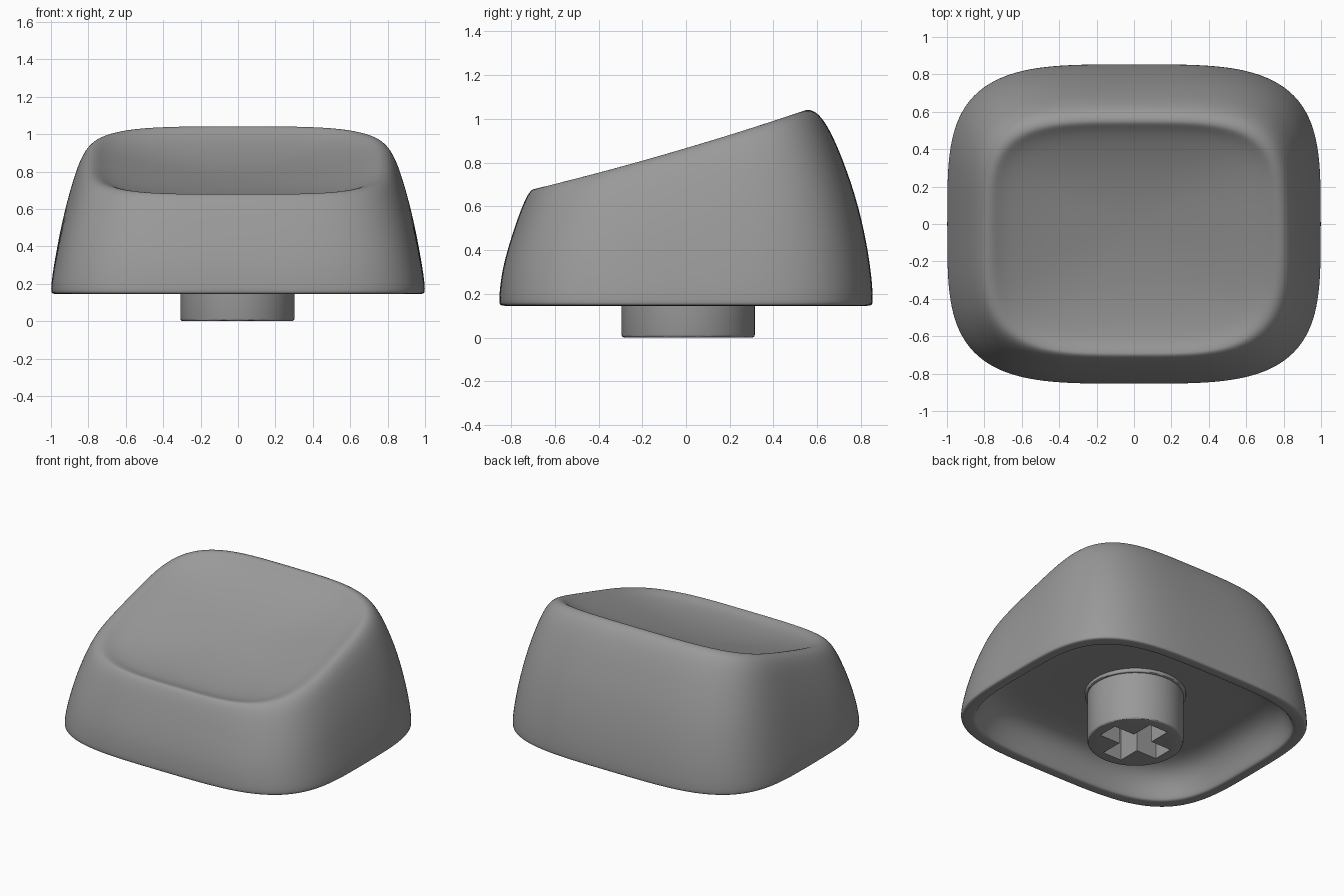
import bpy, bmesh, math
from mathutils import Vector

if "Cube" in bpy.data.objects:
    bpy.data.objects.remove(bpy.data.objects["Cube"])

grey = bpy.data.materials.new("warm_grey")
grey.diffuse_color = (0.32, 0.32, 0.32, 1)
grey.use_nodes = True
grey.node_tree.nodes["Principled BSDF"].inputs["Base Color"].default_value = grey.diffuse_color

BASE = 0.145
N = 48          # points round each ring


def rim_height(y):
    """Height of the sloping top edge."""
    return 0.868 + 0.30 * y + 0.04 * y * y


def outline(power=3.9):
    """Unit rounded-square outline."""
    pts = []
    for i in range(N):
        a = 2 * math.pi * i / N
        c, s = math.cos(a), math.sin(a)
        r = (abs(c) ** power + abs(s) ** power) ** (-1 / power)
        pts.append((c * r, s * r))
    return pts


UNIT = outline()
RIM = (0.765, 0.69, 0.545)     # half width, front depth, back depth


def place(hx, front, back):
    return [(hx * u, (back if v > 0 else front) * v) for u, v in UNIT]


def finish(ob):
    ob.data.materials.append(grey)
    bpy.ops.object.select_all(action='DESELECT')
    ob.select_set(True)
    bpy.context.view_layer.objects.active = ob
    return ob


def add_object(name, bm):
    bmesh.ops.recalc_face_normals(bm, faces=bm.faces[:])
    me = bpy.data.meshes.new(name)
    bm.to_mesh(me)
    bm.free()
    ob = bpy.data.objects.new(name, me)
    bpy.context.collection.objects.link(ob)
    return finish(ob)


# Shell: one closed skin from the hollow ceiling, round the lip, up the walls, into the dish
rings = []
for z, hx, hy in [(0.36, 0.3, 0.24), (0.36, 0.6, 0.46), (0.355, 0.74, 0.6),
                  (0.32, 0.83, 0.69), (0.25, 0.885, 0.74), (0.165, 0.915, 0.77),
                  (0.146, 0.925, 0.78), (0.145, 0.95, 0.805), (0.145, 0.98, 0.835),
                  (0.149, 0.996, 0.851), (0.165, 1.0, 0.855)]:
    rings.append([(x, y, z) for x, y in place(hx, hy, hy)])

rim_y = [p[1] for p in place(*RIM)]
for t, hx, front, back in [(0.12, 0.995, 0.853, 0.852), (0.32, 0.97, 0.84, 0.828),
                           (0.57, 0.932, 0.802, 0.775), (0.8, 0.882, 0.76, 0.698),
                           (0.91, 0.85, 0.735, 0.65), (0.97, 0.822, 0.717, 0.612),
                           (0.997, 0.795, 0.702, 0.578), (1.0, *RIM)]:
    rings.append([(x, y, BASE + t * (rim_height(ry) - BASE))
                  for (x, y), ry in zip(place(hx, front, back), rim_y)])

for k, drop in [(0.965, 0.01), (0.92, 0.026), (0.84, 0.045), (0.68, 0.068),
                (0.48, 0.086), (0.25, 0.097)]:
    rings.append([(x, y, rim_height(y) - drop)
                  for x, y in place(*(k * r for r in RIM))])

bm = bmesh.new()
loops = [[bm.verts.new(p) for p in ring] for ring in rings]
for a, b in zip(loops, loops[1:]):
    for i in range(N):
        j = (i + 1) % N
        bm.faces.new((a[i], a[j], b[j], b[i]))
for loop, z in ((loops[0], 0.36), (loops[-1], rim_height(0) - 0.1)):
    centre = bm.verts.new((0, 0, z))
    for i in range(N):
        bm.faces.new((loop[i], loop[(i + 1) % N], centre))
shell = add_object("cap_shell", bm)
bpy.ops.object.shade_smooth()
sub = shell.modifiers.new("smooth", 'SUBSURF')
sub.levels = sub.render_levels = 2


def cylinder(name, radius, z0, z1, bevel):
    bpy.ops.mesh.primitive_cylinder_add(vertices=64, radius=radius, depth=z1 - z0,
                                        location=(-0.003, 0.01, (z0 + z1) / 2))
    ob = bpy.context.object
    ob.name = name
    finish(ob)
    mod = ob.modifiers.new("edge", 'BEVEL')
    mod.width, mod.segments = bevel, 3
    bpy.ops.object.modifier_apply(modifier="edge")
    return ob


# Stem with a thin collar where it meets the ceiling
collar = cylinder("stem_collar", 0.32, 0.335, 0.375, 0.008)
bpy.ops.object.shade_smooth_by_angle()
stem = cylinder("stem", 0.305, 0.0, 0.38, 0.014)

# Cross-shaped socket cut into the stem
w, l = 0.072, 0.23
bm = bmesh.new()
quarter = [(l, -w), (l, w), (w, w)]
pts = []
for q in range(4):
    for x, y in quarter:
        for _ in range(q):
            x, y = -y, x
        pts.append((x - 0.003, y + 0.01, -0.05))
face = bm.faces.new([bm.verts.new(p) for p in pts])
ext = bmesh.ops.extrude_face_region(bm, geom=[face])
bmesh.ops.translate(bm, vec=Vector((0, 0, 0.38)),
                    verts=[g for g in ext["geom"] if isinstance(g, bmesh.types.BMVert)])
cutter = add_object("socket_cutter", bm)
cutter.hide_render = True

finish_target = stem
bpy.ops.object.select_all(action='DESELECT')
stem.select_set(True)
bpy.context.view_layer.objects.active = stem
cut = stem.modifiers.new("socket", 'BOOLEAN')
cut.operation, cut.solver, cut.object = 'DIFFERENCE', 'EXACT', cutter
bpy.ops.object.modifier_apply(modifier="socket")
bpy.data.objects.remove(cutter)
bpy.ops.object.shade_smooth_by_angle()
